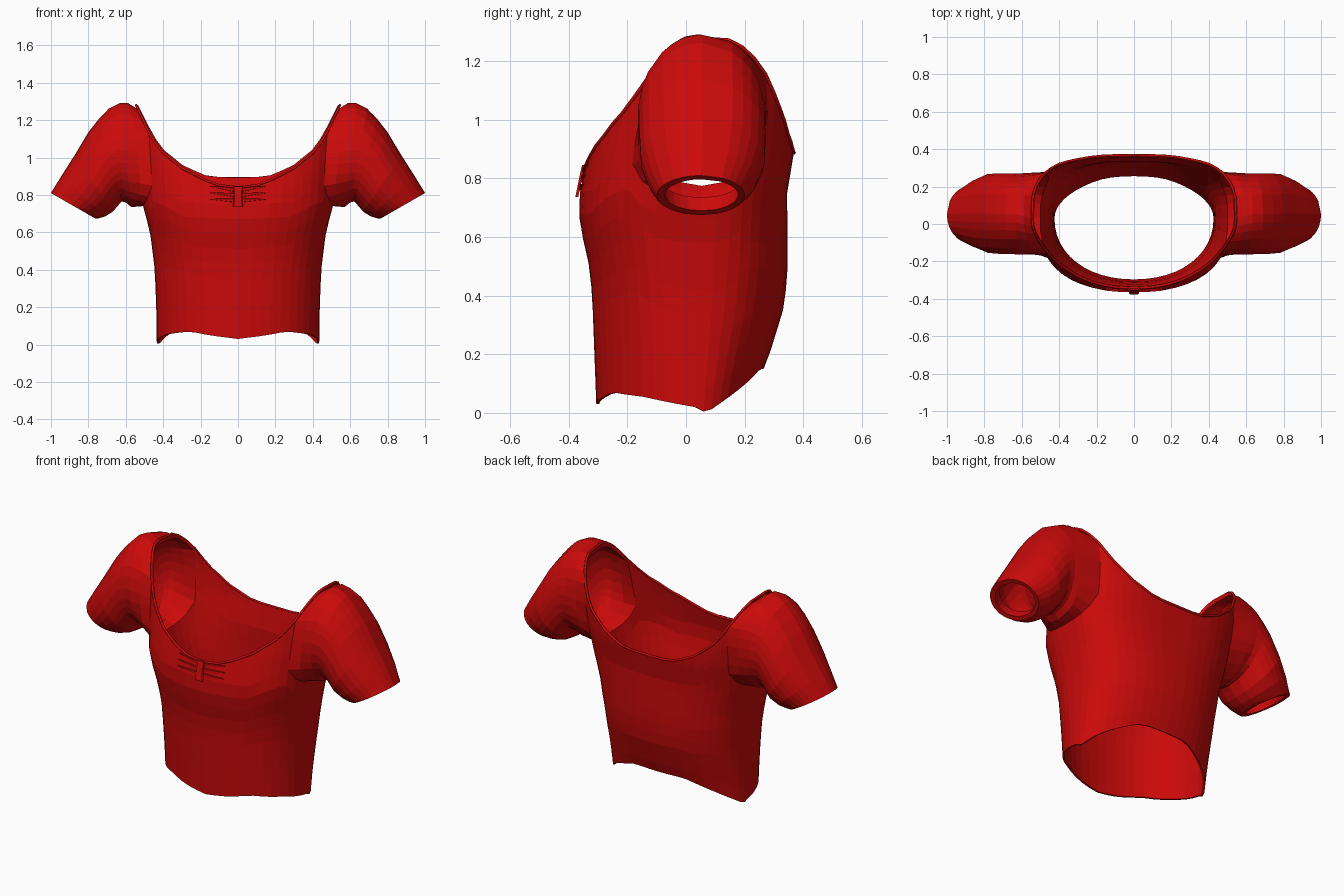
import bpy, bmesh, math
from mathutils import Vector

if "Cube" in bpy.data.objects:
    bpy.data.objects.remove(bpy.data.objects["Cube"])

red = bpy.data.materials.new("red cloth")
red.diffuse_color = (0.6, 0.003, 0.003, 1)
red.use_nodes = True
red.node_tree.nodes["Principled BSDF"].inputs["Base Color"].default_value = red.diffuse_color


def lerp(table, x):
    """Piecewise linear lookup in a list of (key, value)."""
    if x <= table[0][0]:
        return table[0][1]
    for (a, va), (b, vb) in zip(table, table[1:]):
        if x <= b:
            return va + (vb - va) * (x - a) / (b - a)
    return table[-1][1]


def add_object(name, bm):
    bmesh.ops.recalc_face_normals(bm, faces=bm.faces[:])
    mesh = bpy.data.meshes.new(name)
    bm.to_mesh(mesh)
    bm.free()
    ob = bpy.data.objects.new(name, mesh)
    mesh.materials.append(red)
    bpy.context.collection.objects.link(ob)
    return ob


# Body outline by height: half width, front depth, back depth
WIDTH = [(0, .435), (.2, .437), (.4, .445), (.6, .47), (.75, .51), (1, .525), (1.28, .545)]
FRONT = [(0, -.305), (.4, -.32), (.5, -.33), (.64, -.362), (.72, -.368), (.8, -.352),
         (.92, -.325), (1.1, -.27), (1.28, -.2)]
BACK = [(0, .22), (.15, .265), (.2, .285), (.37, .337), (.5, .347), (.75, .345),
        (.9, .37), (1.05, .37), (1.17, .355), (1.28, .31)]
# Roundness of the outline by height: 1 is an ellipse, lower is boxier
ROUND_X = [(0, .97), (.4, .9), (.75, .8)]
ROUND_F = [(0, .95), (.4, .87), (.75, .8)]
ROUND_B = [(0, .9), (.4, .8), (.75, .68), (.9, .55), (1.05, .44)]
# Hem height by angle from the front, neckline height by distance from the middle
HEM = [(0, .03), (20, .05), (35, .07), (60, .055), (90, .02), (100, .0),
       (136, .09), (160, .15), (180, .15)]
NECK_F = [(0, .84), (.1, .85), (.16, .87), (.3, .94), (.42, 1.04), (.47, 1.13), (.53, 1.28)]
NECK_B = [(0, .888), (.16, .89), (.3, .95), (.42, 1.05), (.48, 1.17), (.53, 1.28)]
# Height of the armhole row, by columns away from the side seam
PIT = [(0, .74), (1, .745), (2, .76), (3, .79), (4, .85), (5, .84), (6, .82), (8, .76), (12, .75)]
N, LOW, UP, MID_Y = 48, 9, 6, .03


def body_point(a, z):
    """Point on the body at angle a (0 = right side, 90 = back) and height z."""
    c, s = math.cos(a), math.sin(a)
    x = lerp(WIDTH, z) * math.copysign(abs(c) ** lerp(ROUND_X, z), c)
    depth = lerp(FRONT if s < 0 else BACK, z) - MID_Y
    return Vector((x, MID_Y + depth * abs(s) ** lerp(ROUND_F if s < 0 else ROUND_B, z), z))


def neck_height(a):
    x = .53 * abs(math.cos(a)) ** .8
    return lerp(NECK_F if math.sin(a) < 0 else NECK_B, x)


def hem_height(a):
    return lerp(HEM, math.degrees(math.acos(max(-1, min(1, -math.sin(a))))))


# Torso grid, leaving a round-bottomed armhole on each side
bm = bmesh.new()
grid = []
for i in range(N):
    a = 2 * math.pi * i / N
    hem, neck = hem_height(a), neck_height(a)
    off = i % (N // 2)
    pit = lerp(PIT, min(off, N // 2 - off))
    zs = [hem + (pit - hem) * j / LOW for j in range(LOW + 1)]
    zs += [pit + (neck - pit) * t for t in (.2, .4, .6, .8, .97, 1)]
    grid.append([bm.verts.new(body_point(a, z)) for z in zs])
TOP = LOW + UP


def in_armhole(i, j):
    return LOW <= j < TOP - 1 and any((i - c + 4) % N < 8 for c in (0, N // 2))


for i in range(N):
    for j in range(TOP):
        if not in_armhole(i, j):
            k = (i + 1) % N
            bm.faces.new((grid[i][j], grid[k][j], grid[k][j + 1], grid[i][j + 1]))

# Puffed sleeves grown out of the armholes, ending in a turned-in cuff
# each ring: top x, top z, underarm x, underarm z, front y, back y
RINGS = [(.635, 1.29, .57, .735, -.165, .272),
         (.69, 1.262, .60, .76, -.162, .27),
         (.745, 1.205, .62, .765, -.162, .27),
         (.80, 1.135, .64, .745, -.16, .272),
         (.875, 1.01, .67, .71, -.155, .268),
         (.945, .90, .71, .685, -.13, .24),
         (.985, .835, .745, .675, -.108, .21),
         (1.0, .81, .765, .675, -.10, .20),
         (.972, .797, .787, .69, -.072, .178),
         (.93, .86, .755, .735, -.085, .19)]


def ring_point(ring, ang, side):
    ox, oz, ix, iz, yf, yb = ring
    s, co = math.sin(ang), math.cos(ang)
    return Vector((side * ((ox + ix) / 2 + (ox - ix) / 2 * s),
                   (yf + yb) / 2 + (yb - yf) / 2 * co,
                   (oz + iz) / 2 + (oz - iz) / 2 * s))


for side, c in ((1, 0), (-1, N // 2)):
    cols = [(c + d * side) % N for d in range(-4, 5)]
    loop = [grid[i][LOW] for i in cols]
    loop += [grid[cols[-1]][j] for j in range(LOW + 1, TOP - 1)]
    loop += [grid[i][TOP - 1] for i in reversed(cols)]
    loop += [grid[cols[0]][j] for j in range(TOP - 2, LOW, -1)]
    # spread the loop around each ring by its direction from the armhole centre
    angles = [math.atan2((v.co.z - 1.0) / .25, (v.co.y - MID_Y) / .21) for v in loop]
    rings = [[ring_point(r, ang, side) for ang in angles] for r in RINGS]
    # an easing ring softens the join, full at the shoulder top
    ease = []
    for v, p in zip(loop, rings[0]):
        q = v.co.lerp(p, .5)
        q.z += .015 * max(0, (p.z - 1.1) / .19)
        ease.append(q)
    prev = loop
    for pts in [ease] + rings:
        ring = [bm.verts.new(p) for p in pts]
        n = len(ring)
        for k in range(n):
            m = (k + 1) % n
            bm.faces.new((prev[k], prev[m], ring[m], ring[k]))
        prev = ring
top = add_object("cropped_top", bm)
cloth = top.modifiers.new("cloth thickness", 'SOLIDIFY')
cloth.thickness, cloth.offset = .01, -1


# Piping along an edge of the body
def piping(name, height, radius):
    cu = bpy.data.curves.new(name, 'CURVE')
    cu.dimensions, cu.bevel_depth, cu.bevel_resolution = '3D', radius, 1
    sp = cu.splines.new('POLY')
    sp.points.add(N - 1)
    sp.use_cyclic_u = True
    for i in range(N):
        a = 2 * math.pi * i / N
        sp.points[i].co = (*body_point(a, height(a)), 1)
    cu.materials.append(red)
    bpy.context.collection.objects.link(bpy.data.objects.new(name, cu))


piping("neckline_trim", neck_height, .007)


# Front bow: gathered pleats and a knot following the chest
def strip(name, points, half, thick):
    """Ribbon through points; half gives its half height or width vector at each one."""
    bm = bmesh.new()
    prev = None
    for p, h in zip(points, half):
        out = Vector((0, -thick, 0))
        ring = [bm.verts.new(q) for q in (p - h, p - h * .8 + out, p + h * .8 + out, p + h)]
        if prev:
            for k in range(4):
                m = (k + 1) % 4
                bm.faces.new((prev[k], prev[m], ring[m], ring[k]))
        else:
            bm.faces.new(ring)
        prev = ring
    bm.faces.new(prev)
    add_object(name, bm)


def chest(x, z):
    a = -math.acos(min(1, abs(x) / lerp(WIDTH, z)) ** (1 / lerp(ROUND_X, z)))
    return Vector((x, body_point(a, z).y, z))


for n, z in enumerate((.77, .797, .824)):
    xs = [-.15, -.1, -.05, 0, .05, .1, .15]
    pts = [chest(x, z + (z - .797) * abs(x) * 2 + abs(x) * .1) for x in xs]
    strip("bow_pleat_%d" % (n + 1), pts,
          [Vector((0, 0, .012 * (1 - abs(x) / .18))) for x in xs], .007)
strip("bow_knot", [chest(0, z) + Vector((0, -.003, 0)) for z in (.737, .76, .79, .82, .845)],
      [Vector((w, 0, 0)) for w in (.027, .025, .023, .025, .027)], .01)
